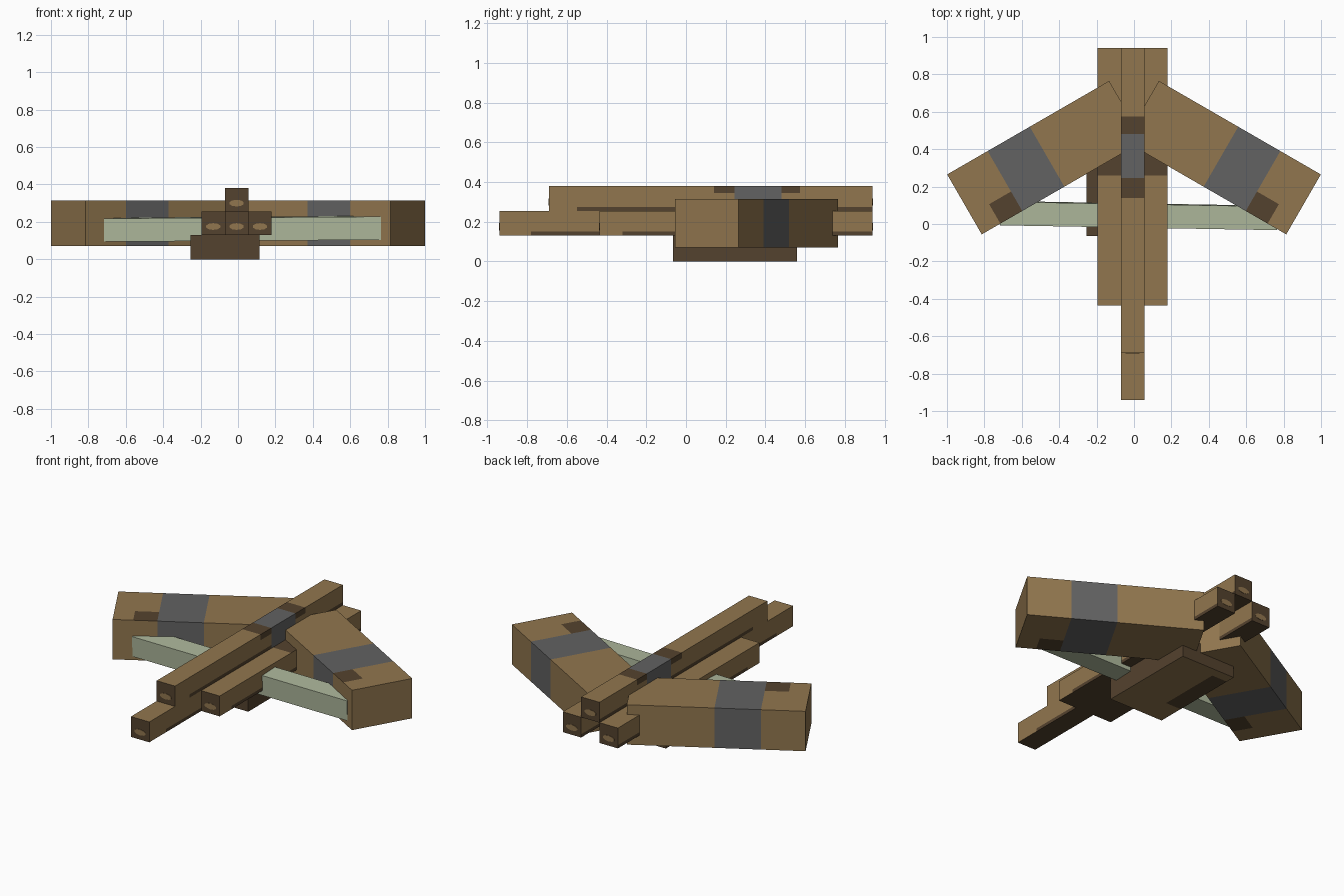
import bpy, bmesh, math
from mathutils import Matrix, Vector

if "Cube" in bpy.data.objects:
    bpy.data.objects.remove(bpy.data.objects["Cube"])


def srgb(r, g, b):
    f = lambda c: (c / 255 / 12.92) if c < 10 else ((c / 255 + 0.055) / 1.055) ** 2.4
    return (f(r), f(g), f(b), 1)


MATS = []
for mat_name, col in (("brown", (145, 118, 78)), ("dark_brown", (84, 66, 46)),
                      ("grey", (98, 98, 98)), ("pale_green", (174, 184, 156))):
    m = bpy.data.materials.new(mat_name)
    m.diffuse_color = srgb(*col)
    m.use_nodes = True
    m.node_tree.nodes["Principled BSDF"].inputs["Base Color"].default_value = m.diffuse_color
    MATS.append(m)
BROWN, DARK, GREY, GREEN = range(4)


def box(name, lo, hi, rule, cuts=((), (), ()), matrix=None):
    """Box sliced at the given x, y, z values, faces coloured by a rule."""
    bm = bmesh.new()
    bmesh.ops.create_cube(bm, size=1)
    for v in bm.verts:
        v.co = [lo[i] + (v.co[i] + 0.5) * (hi[i] - lo[i]) for i in range(3)]
    for axis in range(3):
        n = Vector((0, 0, 0))
        n[axis] = 1
        for c in cuts[axis]:
            bmesh.ops.bisect_plane(bm, geom=bm.verts[:] + bm.edges[:] + bm.faces[:],
                                   plane_co=n * c, plane_no=n)
    bm.normal_update()
    for f in bm.faces:
        f.material_index = rule(f.calc_center_median(), f.normal)
    me = bpy.data.meshes.new(name)
    bm.to_mesh(me)
    bm.free()
    for m in MATS:
        me.materials.append(m)
    ob = bpy.data.objects.new(name, me)
    if matrix:
        ob.matrix_world = matrix
    bpy.context.collection.objects.link(ob)
    return ob


def end_spot(name, x, y, z):
    """Thin oval plate on the end of a beam."""
    bm = bmesh.new()
    bmesh.ops.create_cone(bm, cap_ends=True, segments=10, radius1=1, radius2=1, depth=1)
    bm.transform(Matrix.Translation((x, y, z)) @ Matrix.Rotation(math.pi / 2, 4, 'X')
                 @ Matrix.Diagonal((0.04, 0.018, 0.004, 1)))
    me = bpy.data.meshes.new(name)
    bm.to_mesh(me)
    bm.free()
    me.materials.append(MATS[BROWN])
    bpy.context.collection.objects.link(bpy.data.objects.new(name, me))


def beam(name, x, z, y0, y1, rule, ycuts):
    """Square beam with dark ends and a spot on each end."""
    def colour(c, n):
        return DARK if abs(n.y) > 0.5 else rule(c, n)
    w = 0.125
    box(name, (x, y0, z), (x + w, y1, z + w), colour, ((), ycuts, (z + 0.02, z + 0.09)))
    for tag, y in (("front", y0), ("back", y1)):
        end_spot(f"{name}_{tag}_spot", x + w / 2, y, z + 0.045)


def top_rule(c, n):
    if 0.245 < c.y < 0.48:
        return GREY
    if 0.14 < c.y < 0.575 and (n.z > 0.5 or c.z > 0.345):
        return DARK
    if n.z < -0.5 or (c.z < 0.275 and c.y > -0.55):
        return DARK
    return BROWN


def low_rule(start):
    def rule(c, n):
        if n.z < -0.5 or (c.z < 0.15 and c.y > start):
            return DARK
        if n.z > 0.5 and 0.26 < c.y < 0.48:
            return DARK
        return BROWN
    return rule


# Beams
beam("top_beam", -0.07, 0.255, -0.69, 0.94, top_rule, (-0.55, 0.14, 0.245, 0.48, 0.575))
beam("middle_beam", -0.07, 0.13, -0.94, 0.44, low_rule(-0.78), (-0.78, 0.26))
for side, x in (("left", -0.195), ("right", 0.055)):
    beam(f"{side}_beam", x, 0.13, -0.435, 0.94, low_rule(-0.32), (-0.32, 0.26, 0.48))


# Belly block
def belly_rule(c, n):
    if n.z < -0.5 and not (c.x < -0.15 and 0.1 < c.y < 0.5):
        return BROWN
    return DARK


box("belly_block", (-0.255, -0.065, 0), (0.115, 0.56, 0.13), belly_rule,
    ((-0.15,), (0.1, 0.5), ()))


# Swept wings
def wing_rule(c, n):
    u = abs(c.x)
    if 0.49 < u < 0.75:
        return GREY
    if 0.75 < u < 0.885 and abs(n.z) > 0.5 and c.y < -0.25:
        return DARK
    return BROWN


for side, s in (("left", -1), ("right", 1)):
    xs = sorted((0, s * 1.0))
    mat = Matrix.Translation((s * 0.133, 0.765, 0)) @ Matrix.Rotation(-s * math.radians(30), 4, 'Z')
    box(f"{side}_wing", (xs[0], -0.37, 0.07), (xs[1], 0, 0.315), wing_rule,
        ((s * 0.49, s * 0.75, s * 0.885), (-0.25,), ()), mat)

# Cross spar joining the wing tips, slightly askew
spar_mat = (Matrix.Translation((0.03, 0.045, 0.163)) @ Matrix.Rotation(math.radians(-1.0), 4, 'Z')
            @ Matrix.Rotation(math.radians(-0.4), 4, 'Y') @ Matrix.Rotation(math.radians(2), 4, 'X'))
box("cross_spar", (-0.745, -0.063, -0.062), (0.735, 0.063, 0.062), lambda c, n: GREEN, matrix=spar_mat)
